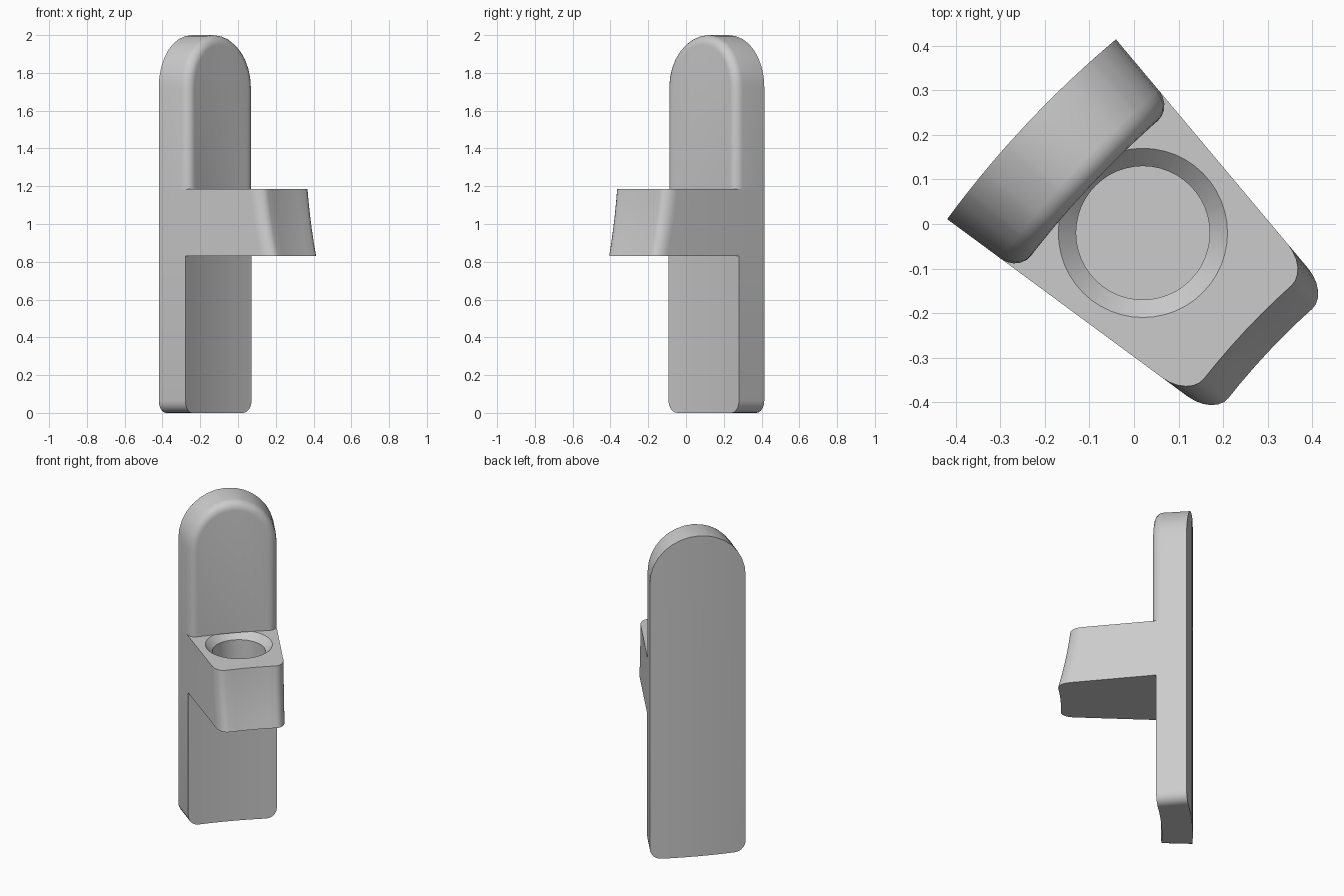
import bpy, bmesh
from math import sin, cos, pi, radians
from mathutils import Vector

if "Cube" in bpy.data.objects:
    bpy.data.objects.remove(bpy.data.objects["Cube"])

R = 2.34                      # radius of the curved wall the bracket hangs on
HALF = 0.2775                 # half width along the wall
SHELF_Z, SHELF_TOP = 0.83, 1.185
AXIS = radians(-43.2)         # direction the bracket points
OUT = Vector((cos(AXIS), sin(AXIS), 0))
SIDE = Vector((-sin(AXIS), cos(AXIS), 0))
CENTRE = Vector((-0.242, 0.224, 0)) + OUT * R

stone = bpy.data.materials.new("grey_stone")
stone.use_nodes = True
GREY = (0.6, 0.6, 0.6, 1)
stone.diffuse_color = GREY
stone.node_tree.nodes["Principled BSDF"].inputs["Base Color"].default_value = GREY


def arc(cx, cy, r, start, end, steps):
    angles = [radians(start + (end - start) * i / steps) for i in range(steps + 1)]
    return [(cx + r * cos(a), cy + r * sin(a)) for a in angles]


def extrude(points, direction):
    """Solid from a closed outline, in (along wall, depth, height) space."""
    bm = bmesh.new()
    face = bm.faces.new([bm.verts.new(p) for p in points])
    res = bmesh.ops.extrude_face_region(bm, geom=[face], use_keep_orig=True)
    moved = [v for v in res["geom"] if isinstance(v, bmesh.types.BMVert)]
    bmesh.ops.translate(bm, verts=moved, vec=direction)
    bmesh.ops.recalc_face_normals(bm, faces=bm.faces)
    return bm


def slice_along(bm, normal, start, end, count):
    n = Vector(normal)
    for i in range(1, count):
        at = n * (start + (end - start) * i / count)
        bmesh.ops.bisect_plane(bm, geom=bm.verts[:] + bm.edges[:] + bm.faces[:],
                               plane_co=at, plane_no=n, dist=1e-5)


def finish(bm, name):
    """Slice across the width, wrap onto the wall and make an object."""
    slice_along(bm, (1, 0, 0), -HALF, HALF, 8)
    for v in bm.verts:
        u, w, z = v.co
        a = u / R
        v.co = CENTRE + (SIDE * sin(a) - OUT * cos(a)) * (R - w) + Vector((0, 0, z))
    bmesh.ops.recalc_face_normals(bm, faces=bm.faces)
    mesh = bpy.data.meshes.new(name)
    bm.to_mesh(mesh)
    bm.free()
    mesh.materials.append(stone)
    obj = bpy.data.objects.new(name, mesh)
    bpy.context.collection.objects.link(obj)
    return obj


def smooth(obj):
    bpy.ops.object.select_all(action="DESELECT")
    obj.select_set(True)
    bpy.context.view_layer.objects.active = obj
    bpy.ops.object.shade_smooth_by_angle(angle=radians(35))


# Lower back plate with rounded bottom corners
r = 0.065
outline = [(HALF, SHELF_Z), (-HALF, SHELF_Z)]
outline += arc(-HALF + r, r, r, 180, 270, 5) + arc(HALF - r, r, r, 270, 360, 5)
lower = finish(extrude([(u, 0, z) for u, z in outline], (0, 0.175, 0)), "lower_back_plate")

# Upper back plate: arched top, softened front edge
outline = [(-HALF, SHELF_TOP), (HALF, SHELF_TOP)] + arc(0, 2 - HALF, HALF, 0, 180, 16)
bm = extrude([(u, 0, z) for u, z in outline], (0, 0.2, 0))
front_edges = [e for e in bm.edges if all(v.co.y > 0.19 for v in e.verts)
               and any(v.co.z > SHELF_TOP + 0.01 for v in e.verts)]
bmesh.ops.bevel(bm, geom=front_edges, offset=0.05, segments=5, profile=0.5,
                affect="EDGES", clamp_overlap=True)
upper = finish(bm, "upper_back_plate")

# Shelf: rounded front corners, front face flaring outwards towards the bottom
r, depth = 0.075, 0.746
outline = [(-HALF, 0), (HALF, 0)]
outline += arc(HALF - r, depth - r, r, 0, 90, 6) + arc(r - HALF, depth - r, r, 90, 180, 6)
bm = extrude([(u, w, SHELF_Z) for u, w in outline], (0, 0, SHELF_TOP - SHELF_Z))
slice_along(bm, (0, 0, 1), SHELF_Z, SHELF_TOP, 5)
for v in bm.verts:
    if v.co.y > 0.4:
        t = (v.co.z - SHELF_Z) / (SHELF_TOP - SHELF_Z)
        v.co.y -= 0.07 * (1.4 * t - 0.4 * t * t)
shelf = finish(bm, "shelf")

# Round socket with a chamfered rim, cut into the shelf
bm = bmesh.new()
rings = []
for radius, z in [(0.15, 0.95), (0.15, 1.145), (0.2, 1.195)]:
    rings.append([bm.verts.new((0.02 + x, -0.02 + y, z))
                  for x, y in arc(0, 0, radius, 0, 360 - 7.5, 47)])
for low, high in zip(rings, rings[1:]):
    for i in range(48):
        j = (i + 1) % 48
        bm.faces.new((low[i], low[j], high[j], high[i]))
bm.faces.new(rings[0][::-1])
bm.faces.new(rings[-1])
mesh = bpy.data.meshes.new("socket_cutter")
bm.to_mesh(mesh)
bm.free()
mesh.materials.append(stone)
cutter = bpy.data.objects.new("socket_cutter", mesh)
cutter.hide_render = True
bpy.context.collection.objects.link(cutter)

cut = shelf.modifiers.new("socket", "BOOLEAN")
cut.operation = "DIFFERENCE"
cut.solver = "EXACT"
cut.object = cutter
bpy.context.view_layer.objects.active = shelf
bpy.ops.object.modifier_apply(modifier=cut.name)
bpy.data.objects.remove(cutter)

for part in (lower, upper, shelf):
    smooth(part)
